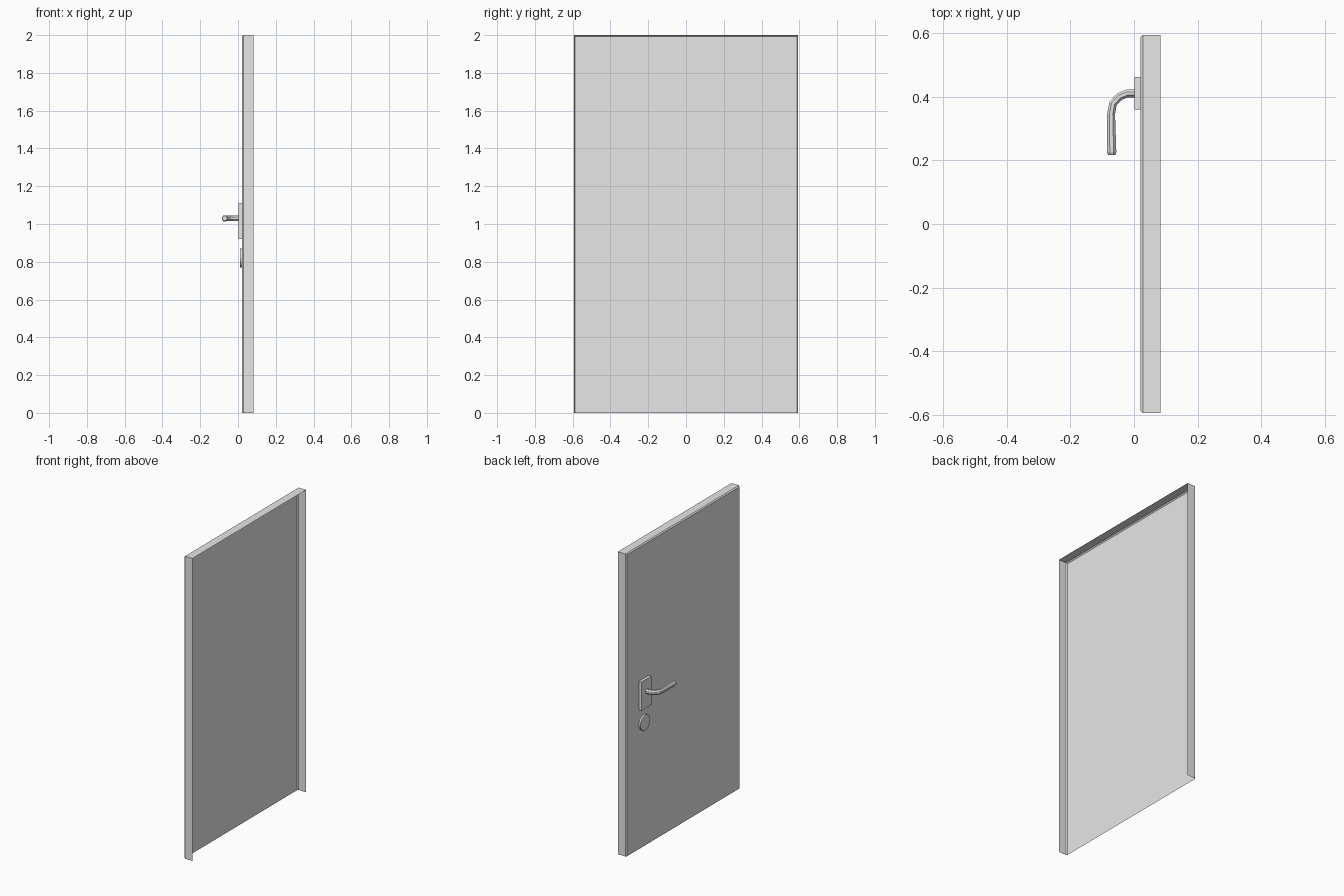
import bpy
import bmesh
from math import pi, cos, sin
from mathutils import Vector, Matrix

cube = bpy.data.objects.get("Cube")
if cube:
    bpy.data.objects.remove(cube, do_unlink=True)

grey = bpy.data.materials.new("light_grey")
grey.use_nodes = True
GREY = (0.8, 0.8, 0.8, 1)
grey.diffuse_color = GREY
grey.node_tree.nodes["Principled BSDF"].inputs["Base Color"].default_value = GREY


def add_part(name, bm):
    bmesh.ops.recalc_face_normals(bm, faces=bm.faces)
    mesh = bpy.data.meshes.new(name)
    bm.to_mesh(mesh)
    bm.free()
    mesh.materials.append(grey)
    obj = bpy.data.objects.new(name, mesh)
    bpy.context.collection.objects.link(obj)
    return obj


FACE_X, BACK_X, HALF, TOP, BEVEL = 0.021, 0.083, 0.594, 2.0, 0.007

# Door: folded sheet with a chamfered rim, open at the back and the bottom
bm = bmesh.new()
rings = []
for x, inset in ((FACE_X, BEVEL), (FACE_X + BEVEL, 0), (BACK_X, 0)):
    h, t = HALF - inset, TOP - inset
    rings.append([bm.verts.new((x, y, z)) for y, z in ((-h, 0), (-h, t), (h, t), (h, 0))])
bm.faces.new(rings[0])
for a, b in zip(rings, rings[1:]):
    for i in range(3):
        bm.faces.new((a[i], a[i + 1], b[i + 1], b[i]))
add_part("door_panel", bm)

# Handle backplate
bm = bmesh.new()
bmesh.ops.create_cube(bm, size=1, matrix=Matrix.Translation((0.0115, 0.411, 1.015))
                      @ Matrix.Diagonal((0.019, 0.103, 0.19, 1)))
add_part("handle_plate", bm)

# Round lock cover
bm = bmesh.new()
bmesh.ops.create_cone(bm, cap_ends=True, segments=16, radius1=0.051, radius2=0.051, depth=0.011,
                      matrix=Matrix.Translation((0.0155, 0.411, 0.82)) @ Matrix.Rotation(pi / 2, 4, "Y"))
add_part("lock_cover", bm)

# Lever: octagonal section swept round the bend, with a chamfered tip
# Each station: x, y, half width, half height
path = [(0.004, 0.410, 0.0125, 0.015), (-0.022, 0.410, 0.0125, 0.015),
        (-0.046, 0.400, 0.0125, 0.015), (-0.066, 0.378, 0.0125, 0.015),
        (-0.072, 0.345, 0.0125, 0.015), (-0.070, 0.225, 0.0145, 0.016),
        (-0.070, 0.217, 0.0115, 0.012)]
bm = bmesh.new()
rings = []
for i, (x, y, w, h) in enumerate(path):
    a, b = path[max(i - 1, 0)], path[min(i + 1, len(path) - 1)]
    along = Vector((b[0] - a[0], b[1] - a[1], 0)).normalized()
    side = along.cross(Vector((0, 0, 1)))
    ring = []
    for k in range(8):
        ang = (k + 0.5) * pi / 4
        p = Vector((x, y, 1.03)) + side * (w * cos(ang) / cos(pi / 8))
        p.z += h * sin(ang) / cos(pi / 8)
        ring.append(bm.verts.new(p))
    rings.append(ring)
for a, b in zip(rings, rings[1:]):
    for k in range(8):
        n = (k + 1) % 8
        bm.faces.new((a[k], a[n], b[n], b[k]))
bm.faces.new(rings[0])
bm.faces.new(rings[-1])
add_part("lever_handle", bm)
